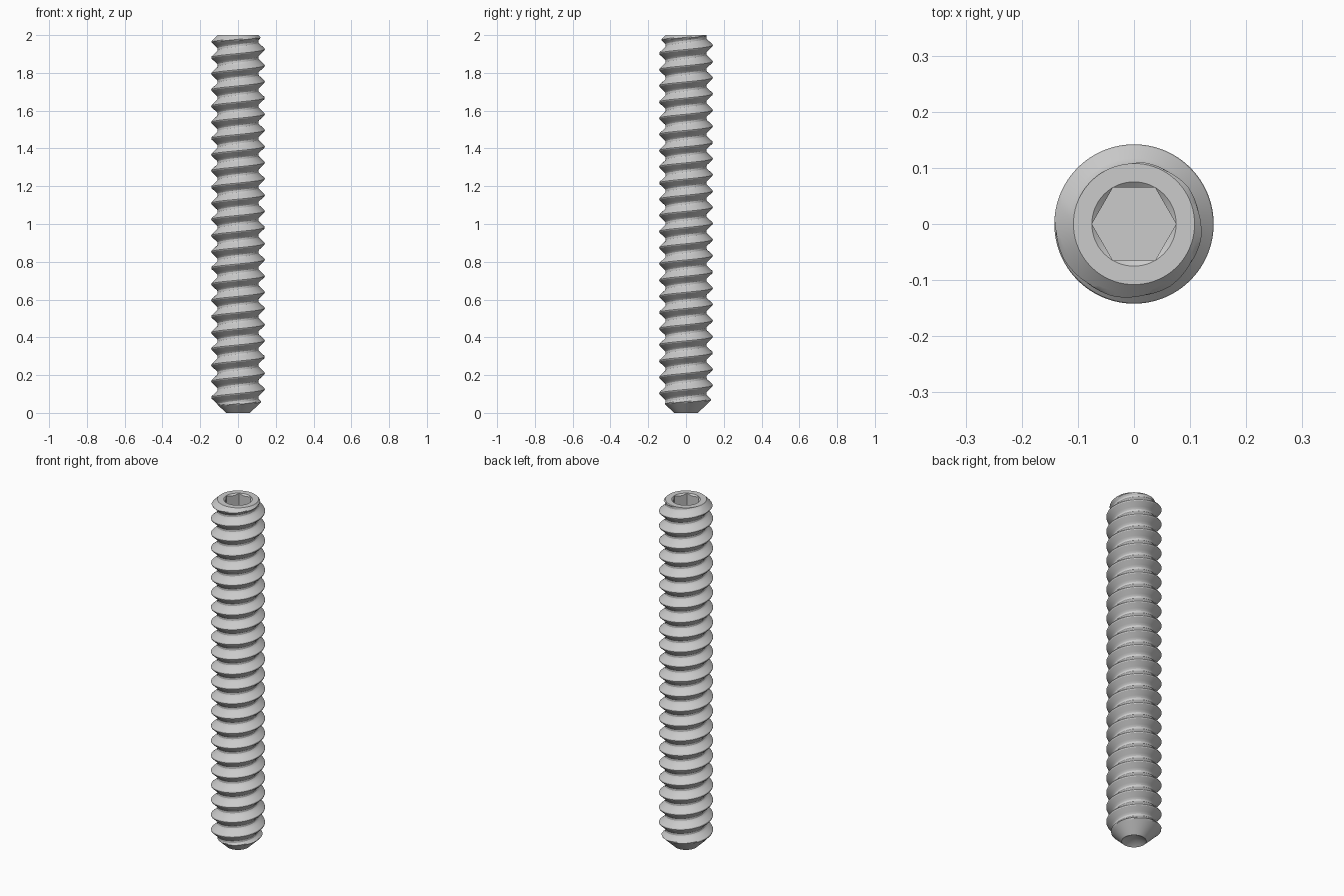
import bpy, bmesh
from math import sin, cos, pi, radians

if "Cube" in bpy.data.objects:
    bpy.data.objects.remove(bpy.data.objects["Cube"])

N = 96            # columns around (multiple of 6)
K = 16            # rows per thread turn
PITCH = 0.0857
R_OUT, R_ROOT = 0.142, 0.108
Z_CREST = 1.967   # crest height at the left side (-x)
LENGTH = 2.0


def thread_radius(z, a):
    # V thread with narrow crest and root flats, right handed
    u = ((z - Z_CREST) / PITCH - (a - pi) / (2 * pi)) % 1.0
    d = min(u, 1 - u) * 2
    t = min(max((d - 0.08) / 0.74, 0), 1)
    return R_OUT + (R_ROOT - R_OUT) * t


def radius(z, a):
    # thread limited by the 45 degree point and the top chamfer
    return min(thread_radius(z, a), 0.063 + z * 1.05, 0.108 + (LENGTH - z) * 1.0)


def hex_radius(a):
    return 0.065 / cos((a % (pi / 3)) - pi / 6)


def column(a):
    # full profile from cup tip, up the thread, into the hex socket
    pts = [(0, 0.036)]
    base = Z_CREST + PITCH * (a - pi) / (2 * pi)
    turns = int(LENGTH / PITCH) + 3
    for j in range(-turns * K, 3 * K + 1):
        z = min(max(base + j * PITCH / K, 0), LENGTH)
        pts.append((radius(z, a), z))
    h = hex_radius(a)
    pts += [(0.0751, LENGTH), (h, LENGTH - (0.0751 - h) * 0.8), (h, 1.86), (0, 1.86)]
    return pts


# Screw body: neighbouring columns are skewed along the helix
bm = bmesh.new()
cols = []
for i in range(N + 1):
    a = 2 * pi * i / N
    cols.append([bm.verts.new((r * cos(a), r * sin(a), z)) for r, z in column(a)])
for c, d in zip(cols, cols[1:]):
    for j in range(len(c) - 1):
        bm.faces.new((c[j], d[j], d[j + 1], c[j + 1]))
bmesh.ops.remove_doubles(bm, verts=bm.verts, dist=1e-5)
bmesh.ops.dissolve_degenerate(bm, edges=bm.edges, dist=1e-6)
bmesh.ops.recalc_face_normals(bm, faces=bm.faces)
mesh = bpy.data.meshes.new("set_screw")
bm.to_mesh(mesh)
bm.free()
screw = bpy.data.objects.new("set_screw", mesh)
bpy.context.collection.objects.link(screw)
bpy.context.view_layer.objects.active = screw
screw.select_set(True)
bpy.ops.object.shade_smooth_by_angle(angle=radians(25))
